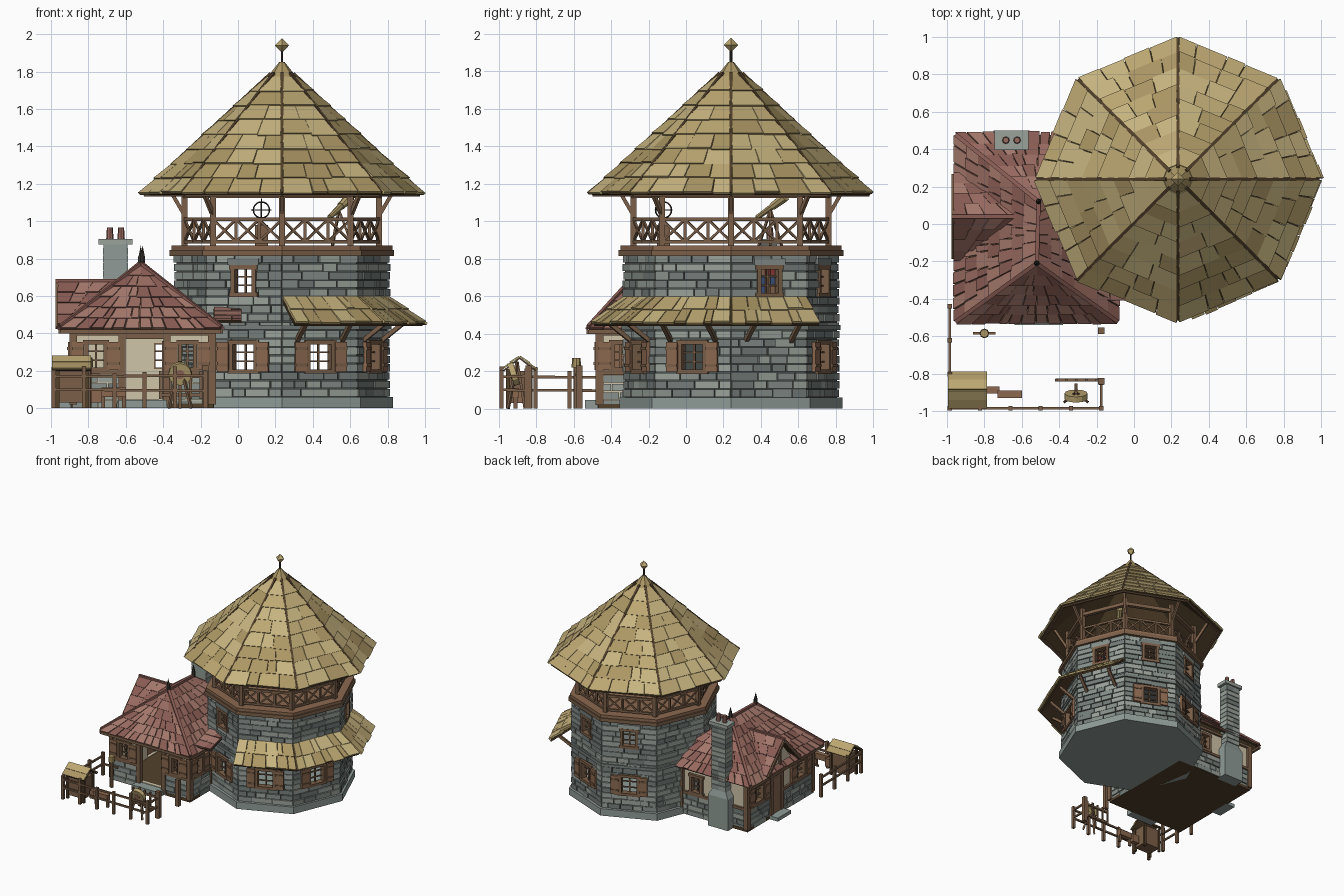
import bpy, bmesh, random
from math import sin, cos, radians, pi
from mathutils import Vector as V, Matrix

if "Cube" in bpy.data.objects:
    bpy.data.objects.remove(bpy.data.objects["Cube"])
random.seed(4)
U = random.uniform
HEX = dict(straw1='BBA672', straw2='AA9564', straw3='C5B27E', red1='966A60', red2='875C54', red3='A3776B',
           st1='87908B', st2='747D79', st3='9AA29B', mortar='4E5552', wood='7A604A', dark='54432F',
           plaster='CFC3A8', shutter='8A6850', book1='8C3F38', book2='44557F', iron='3A3733', plain='8E9A95')
MAT = {}
for k, h in HEX.items():
    m = MAT[k] = bpy.data.materials.new(k)
    m.diffuse_color = [(int(h[i:i + 2], 16) / 255) ** 2.2 for i in (0, 2, 4)] + [1]
    m.use_nodes = True
    m.node_tree.nodes["Principled BSDF"].inputs["Base Color"].default_value = m.diffuse_color
STRAW, RED, STONE = ['straw1', 'straw2', 'straw3'], ['red1', 'red2', 'red3'], ['st1', 'st2', 'st3']

class Part:
    def __init__(s, name):
        s.name, s.bm, s.mats = name, bmesh.new(), []
    def mi(s, mat):
        if isinstance(mat, list): mat = random.choice(mat)
        if mat not in s.mats: s.mats.append(mat)
        return s.mats.index(mat)
    def hexa(s, p, mat):            # 4 bottom points, then 4 top points
        v, k = [s.bm.verts.new(q) for q in p], s.mi(mat)
        for f in ((3, 2, 1, 0), (4, 5, 6, 7), (0, 1, 5, 4), (1, 2, 6, 5), (2, 3, 7, 6), (3, 0, 4, 7)):
            s.bm.faces.new([v[i] for i in f]).material_index = k
    def box(s, u0, u1, n0, n1, z0, z1, mat, M=Matrix()):
        s.hexa([M @ V((u, n, z)) for z in (z0, z1) for u, n in ((u0, n0), (u1, n0), (u1, n1), (u0, n1))], mat)
    def cyl(s, p, q, r1, r2, seg, mat):
        p, q = V(p), V(q)
        M = Matrix.Translation((p + q) / 2) @ (q - p).to_track_quat('Z', 'Y').to_matrix().to_4x4()
        g = bmesh.ops.create_cone(s.bm, cap_ends=True, segments=seg, radius1=r1, radius2=r2, depth=(q - p).length, matrix=M)
        k = s.mi(mat)
        for f in {f for v in g['verts'] for f in v.link_faces}: f.material_index = k
    def bar(s, p, q, w, mat='wood'):
        p, q = V(p), V(q)
        M = Matrix.Translation(p) @ (q - p).to_track_quat('Z', 'Y').to_matrix().to_4x4()
        s.box(-w / 2, w / 2, -w / 2, w / 2, 0, (q - p).length, mat, M)
    def done(s):
        bmesh.ops.recalc_face_normals(s.bm, faces=s.bm.faces)
        me = bpy.data.meshes.new(s.name)
        s.bm.to_mesh(me)
        for k in s.mats: me.materials.append(MAT[k])
        bpy.context.collection.objects.link(bpy.data.objects.new(s.name, me))

def frame(x, y, deg):               # local axes: along wall, outward, up
    a = radians(deg)
    return Matrix(((sin(a), cos(a), 0, x), (-cos(a), sin(a), 0, y), (0, 0, 1, 0), (0, 0, 0, 1)))

def wall(p, M, u0, u1, z0, z1, holes, mat, t=.035):
    us = sorted({u0, u1, *[h[i] for h in holes for i in (0, 1)]})
    zs = sorted({z0, z1, *[min(max(h[i], z0), z1) for h in holes for i in (2, 3)]})
    for a, b in zip(us, us[1:]):
        for c, d in zip(zs, zs[1:]):
            if not any(h[0] < (a + b) / 2 < h[1] and h[2] < (c + d) / 2 < h[3] for h in holes):
                p.box(a, b, -t, 0, c, d, mat, M)

def courses(p, M, u0, u1, z0, z1, holes, h=.045):
    n = round((z1 - z0) / h); h = (z1 - z0) / n
    for i in range(n):
        z, u = z0 + i * h, u0
        while u < u1 - 1e-4:
            v = min(u + U(.06, .17), u1)
            if u1 - v < .04: v = u1
            spans = [(u, v)]
            for a, b, c, d in holes:
                if c - .01 < z + h / 2 < d + .01:
                    spans = [s for x, y in spans for s in ((x, min(y, a)), (max(x, b), y))]
            for x, y in spans:
                if y - x > .012:
                    p.box(x + .003, y - .003, -.01, U(.006, .016), z + .003, z + h - .003, STONE, M)
            u = v

def window(p, M, hole, shutters):
    a, b, c, d = hole
    for q in ((a - .012, a + .01, c, d), (b - .01, b + .012, c, d), (a - .02, b + .02, c - .015, c + .008),
              (a - .02, b + .02, d - .008, d + .015)):
        p.box(q[0], q[1], -.03, .022, q[2], q[3], 'wood', M)
    m = (a + b) / 2
    p.box(m - .005, m + .005, -.02, -.008, c, d, 'wood', M)
    for k in (1, 2):
        z = c + (d - c) * k / 3
        p.box(a, b, -.02, -.008, z - .004, z + .004, 'wood', M)
    if shutters:
        for x in (a - .078, b + .013):
            p.box(x, x + .065, .008, .028, c - .005, d + .005, 'shutter', M)
            for z in (c + .03, d - .03): p.box(x, x + .065, .028, .034, z - .008, z + .008, 'wood', M)

def shingles(p, A, B, C, D, rows, w, th, mats, skip=lambda q: False):
    A, B, C, D = map(V, (A, B, C, D))
    n = (B - A).cross(D - A).normalized()
    if n.z < 0: n = -n
    p.hexa([A - n * th, B - n * th, C - n * th, D - n * th, A, B, C, D], 'dark')
    L, R = (lambda t: A.lerp(D, t)), (lambda t: B.lerp(C, t))
    for i in range(rows):
        t1 = min((i + 1.2) / rows, 1)
        k = max(1, round((R(i / rows) - L(i / rows)).length / w))
        cut = [0] + [(j + U(-.3, .3)) / k for j in range(1, k)] + [1]
        for a, b in zip(cut, cut[1:]):
            t0 = (i - U(0, .13)) / rows
            lo = [L(t0).lerp(R(t0), f) for f in (a + .004, b - .004)]
            hi = [L(t1).lerp(R(t1), f) for f in (b - .004, a + .004)]
            if not skip((lo[0] + hi[0]) / 2):
                e = U(.9, 1.3) * th
                p.hexa([q + n * e * .5 for q in lo] + hi + [q + n * e * 1.5 for q in lo] + [q + n * th for q in hi], mats)

# ---- tower ----
CX, CY, R = .235, .24, .565
def pt(r, deg, z): return V((CX + r * cos(radians(deg)), CY + r * sin(radians(deg)), z))
AP, HW = R * cos(pi / 8), R * sin(pi / 8)
LOW, UP = (-.07, .07, .2, .35), (-.06, .06, .61, .75)
tw, tst, twin = Part('tower_core'), Part('tower_stones'), Part('tower_windows')
tw.cyl((CX, CY, 0), (CX, CY, .06), .595, .595, 8, 'plain')
tw.cyl((CX, CY, .42), (CX, CY, .445), .585, .585, 8, 'st2')
for i in range(8):
    deg = 22.5 + 45 * i
    c = pt(AP, deg, 0)
    M = frame(c.x, c.y, deg)
    low, up = i in (0 + 1, 2, 5, 6, 7), i in (0, 1, 2, 5)
    holes = [LOW] * low + [UP] * up
    wall(tw, M, -HW, HW, .05, .83, holes, 'mortar')
    courses(tst, M, -HW - .004, HW + .004, .06, .82, holes)
    if low: window(twin, M, LOW, True)
    if up:
        window(twin, M, UP, False)
        tst.box(-.09, .09, 0, .02, .765, .8, STONE, M)
    if i == 0:                      # bookshelf behind the side window
        for r in range(3):
            for k in range(4):
                twin.box(-.06 + k * .03, -.034 + k * .03, -.08, -.05, .615 + r * .047, .655 + r * .047, ['book1', 'book2', 'shutter'], M)
for p in (tw, tst, twin): p.done()

# ---- balcony ----
dk = Part('balcony')
dk.cyl((CX, CY, .815), (CX, CY, .845), .6, .6, 8, 'wood')
dk.cyl((CX, CY, .845), (CX, CY, .87), .59, .59, 8, 'shutter')
for i in range(8):
    a, b = 45 * i, 45 * i + 45
    dk.bar(pt(.52, a, .86), pt(.52, a, 1.2), .032)
    dk.bar(pt(.52, a, 1.14), pt(.52, b, 1.14), .03)
    for z in (.89, 1.01): dk.bar(pt(.52, a, z), pt(.52, b, z), .018)
    for k in range(3):
        P, Q = [pt(.52, a, 0).lerp(pt(.52, b, 0), f / 3) for f in (k, k + 1)]
        lo, hi = V((0, 0, .89)), V((0, 0, 1.01))
        dk.bar(P + lo, Q + hi, .012); dk.bar(P + hi, Q + lo, .012)
        dk.bar(Q + lo, Q + hi, .016)
dk.done()

# ---- tower roof ----
rf = Part('tower_roof')
for i in range(8):
    a, b = 45 * i, 45 * i + 45
    shingles(rf, pt(.745, a, 1.145), pt(.745, b, 1.145), pt(.07, b, 1.765), pt(.07, a, 1.765), 8, .13, .014, STRAW)
    rf.bar(pt(.75, a, 1.15), pt(.06, a, 1.79), .018, 'dark')
    rf.bar(pt(.52, a, 1.03), pt(.63, a, 1.22), .02)
    rf.bar(pt(.73, a, 1.14), pt(.73, b, 1.14), .018)
rf.cyl((CX, CY, 1.75), (CX, CY, 1.85), .095, .015, 8, 'straw2')
rf.cyl((CX, CY, 1.83), (CX, CY, 1.92), .007, .007, 6, 'iron')
rf.cyl((CX, CY, 1.9), (CX, CY, 1.94), 0, .038, 4, 'straw1')
rf.cyl((CX, CY, 1.94), (CX, CY, 1.978), .038, 0, 4, 'straw1')
rf.done()

# ---- awning around three tower sides ----
aw = Part('awning')
for a, b in ((-90, -45), (-45, 0), (0, 45)):
    n = V((cos(radians(a + 22.5)), sin(radians(a + 22.5)), 0)) * .178
    lo = [pt(.57, e, .45) + n if e in (-90, 45) else pt(.757, e, .45) for e in (a, b)]
    shingles(aw, lo[0], lo[1], pt(.565, b, .59), pt(.565, a, .59), 2, .085, .013, STRAW)
    for f in (.2, .8):
        w = pt(.565, a, .33).lerp(pt(.565, b, .33), f)
        aw.bar(w + V((0, 0, .03)), w + n * .75 + V((0, 0, .13)), .022)
aw.done()

# ---- house walls ----
hw, hs, hwin = Part('house_walls'), Part('house_stones'), Part('house_windows')
hw.box(-.89, -.13, -.47, .43, 0, .025, 'dark')
W1 = (.2, .3, .21, .35)
for x, y, d, u0, u1, doors, wins in ((-.51, -.46, -90, -.37, .37, [(-.13, .11, .05, .37)], [W1, (-.28, -.2, .21, .35)]),
                                     (-.88, -.02, 180, -.44, .44, [(-.01, .13, .03, .33)], [(-.33, -.21, .21, .35), (.24, .36, .21, .35)]),
                                     (-.51, .42, 90, -.37, .25, [], [(.06, .16, .21, .35)]),
                                     (-.14, -.3, 0, -.12, .16, [], [(.01, .09, .21, .35)])):
    M, holes = frame(x, y, d), doors + wins
    wall(hw, M, u0, u1, .02, .43, holes, 'plaster')
    courses(hs, M, u0 - .006, u1 + .006, 0, .18, holes)
    for z in (.18, .39): 
        for a, b in [(u0, u1)] if not doors else [(u0, doors[0][0]), (doors[0][1], u1)]:
            hw.box(a - .01, b + .01, 0, .018, z, z + .022, 'wood', M)
    for u in [u0, u1] + [h[i] for h in doors for i in (0, 1)]:
        hw.box(u - .018, u + .018, -.02, .022, .02, .41, 'wood', M)
    for h in doors: hw.box(h[0], h[1], -.02, .02, h[3], h[3] + .03, 'wood', M)
    for h in wins: window(hwin, M, h, h[0] != .06)
hwin.box(-.895, -.87, -.03, .11, .03, .33, 'shutter')      # side door
hwin.box(-.405, -.39, -.45, -.25, .05, .36, 'shutter')     # open front door
hw.box(-.64, -.38, -.54, -.46, 0, .045, 'plain')
hw.box(-.97, -.88, -.05, .13, 0, .03, 'plain')
for p in (hw, hs, hwin): p.done()

# ---- house roof with side gable ----
hr = Part('house_roof')
inside = lambda q: (q.x - CX) ** 2 + (q.y - CY) ** 2 < .5 ** 2
x0, x1, y0, y1, ze = -.95, -.09, -.52, .475, .42
fa, ba = V((-.52, -.21, .76)), V((-.51, .12, .76))
e = V((.006, 0, 0))
c00, c10, c11, c01 = V((x0, y0, ze)), V((x1, y0, ze)), V((x1, y1, ze)), V((x0, y1, ze))
for A, B, C, D, n in ((c00, c10, fa + e, fa - e, 6), (c10, c11, ba, fa, 7), (c11, c01, ba - e, ba + e, 6), (c01, c00, fa, ba, 7)):
    shingles(hr, A, B, C, D, n, .07, .011, RED, inside)
for P, Q in ((c00, fa), (c10, fa), (c01, ba), (fa, ba)): hr.bar(P + V((0, 0, .015)), Q + V((0, 0, .015)), .022, 'red2')
for P, Q in ((c00, c10), (c00, c01), (c10, V((x1, -.25, ze)))): hr.bar(P - V((0, 0, .01)), Q - V((0, 0, .01)), .022)
for ye in (-.18, .26):
    shingles(hr, (-.965, ye, .44), (-.91, ye, .44), (-.6, .04, .67), (-.965, .04, .67), 4, .07, .011, RED)
    hr.bar((-.965, ye, .43), (-.965, .04, .665), .022)
hr.bar((-.975, .04, .68), (-.62, .04, .68), .02, 'red2')
hr.hexa([(x, y, z) for x in (-.92, -.87) for y, z in ((-.15, .42), (.23, .42), (.045, .65), (.035, .65))], 'plaster')
hr.bar((-.925, .04, .42), (-.925, .04, .65), .022); hr.bar((-.925, -.15, .43), (-.925, .23, .43), .022)
for q in (fa, ba):
    hr.cyl(q, q + V((0, 0, .05)), .016, .016, 6, 'iron'); hr.cyl(q + V((0, 0, .05)), q + V((0, 0, .11)), .014, 0, 6, 'iron')
shingles(hr, (-.13, -.40, .465), (.02, -.40, .465), (.02, -.2, .53), (-.13, -.2, .53), 3, .06, .011, RED)
hr.done()

# ---- chimney ----
ch = Part('chimney')
ch.box(-.75, -.56, .4, .5, 0, .27, 'plain')
ch.hexa([(-.75, .4, .27), (-.56, .4, .27), (-.56, .5, .27), (-.75, .5, .27),
         (-.72, .4, .32), (-.59, .4, .32), (-.59, .485, .32), (-.72, .485, .32)], 'plain')
ch.box(-.72, -.59, .4, .485, .3, .89, 'plain')
ch.box(-.745, -.565, .395, .5, .875, .905, 'st3')
for k in range(13):
    for j in range(2):
        ch.box(-.715 + j * .065 - .008, -.655 + j * .065 + .003, .4, .493, .33 + k * .041, .366 + k * .041, STONE)
for x in (-.685, -.625): ch.cyl((x, .448, .9), (x, .448, .965), .02, .016, 8, 'red1')
ch.done()

# ---- fence and gate ----
fe = Part('fence')
def run(P, Q, n):
    for k in range(n + 1):
        x, y = V(P).lerp(V(Q), k / n)
        fe.bar((x, y, 0), (x, y, .2 + U(-.015, .03)), .022)
    for z in (.1, .17): fe.bar((*P, z), (*Q, z + U(-.01, .01)), .014)
run((-.985, -.985), (-.175, -.985), 5)
run((-.985, -.985), (-.985, -.44), 3)
run((-.175, -.985), (-.175, -.85), 1)
for y in (-.57, -.84): fe.box(-.192, -.158, y - .017, y + .017, 0, .23, 'wood')
for z in (.07, .17): fe.bar((-.18, -.835, z), (-.42, -.835, z), .016)
for k in range(5): fe.bar((-.2 - k * .054, -.835, .05), (-.2 - k * .054, -.835, .2), .014)
fe.done()

# ---- yard: shelter, crates, target, training dummy ----
yd = Part('yard_props')
yd.box(-.965, -.81, -.95, -.83, .03, .2, 'wood')
for x in (-.965, -.81):
    for y in (-.95, -.83): yd.bar((x, y, 0), (x, y, .21), .02, 'dark')
for y in (-.975, -.8):
    shingles(yd, (-.995, y, .205), (-.785, y, .205), (-.785, -.888, .275), (-.995, -.888, .275), 2, .22, .008, STRAW)
yd.box(-.785, -.72, -.905, -.87, .03, .1, 'shutter')
yd.box(-.73, -.6, -.93, -.89, .06, .11, 'shutter')
for x in (-.72, -.61): yd.bar((x, -.91, 0), (x, -.91, .07), .02)
yd.cyl((-.31, -.935, .18), (-.31, -.905, .19), .062, .062, 12, 'straw1')
yd.cyl((-.31, -.938, .18), (-.31, -.93, .182), .025, .025, 12, 'red1')
for x, y in ((-.37, -.95), (-.25, -.95), (-.31, -.86)): yd.bar((x, y, 0), (-.31, -.9, .25), .014)
yd.cyl((-.8, -.585, 0), (-.8, -.585, .22), .016, .016, 8, 'wood')
yd.cyl((-.8, -.585, .22), (-.8, -.585, .27), .026, .022, 8, 'straw2')
yd.bar((-.86, -.585, .18), (-.74, -.585, .18), .014)
yd.done()

# ---- balcony instruments: telescope and ring globe ----
ins = Part('telescope')
ins.cyl((.49, .38, 1.02), (.555, .47, 1.085), .014, .018, 8, 'straw2')
ins.cyl((.55, .463, 1.08), (.6, .53, 1.13), .022, .026, 8, 'straw1')
for k in range(3): ins.bar((.54, .45, 1.06), (.54 + .07 * cos(k * 2.1), .45 + .07 * sin(k * 2.1), .87), .012)
ins.cyl((.125, -.12, .87), (.125, -.12, 1.02), .012, .008, 6, 'wood')
ins.box(.09, .16, -.155, -.085, .87, .98, 'wood')
ins.bar((.07, -.12, 1.06), (.18, -.12, 1.06), .006, 'iron'); ins.bar((.125, -.12, 1.0), (.125, -.12, 1.12), .006, 'iron')
ins.done()
for rot in ((pi / 2, 0, 0), (0, pi / 2, 0), (0, 0, 0)):
    bpy.ops.mesh.primitive_torus_add(location=(.125, -.12, 1.06), rotation=rot, major_radius=.043, minor_radius=.004, major_segments=20, minor_segments=6)
    bpy.context.object.name = 'globe_ring'
    bpy.context.object.data.materials.append(MAT['iron'])
